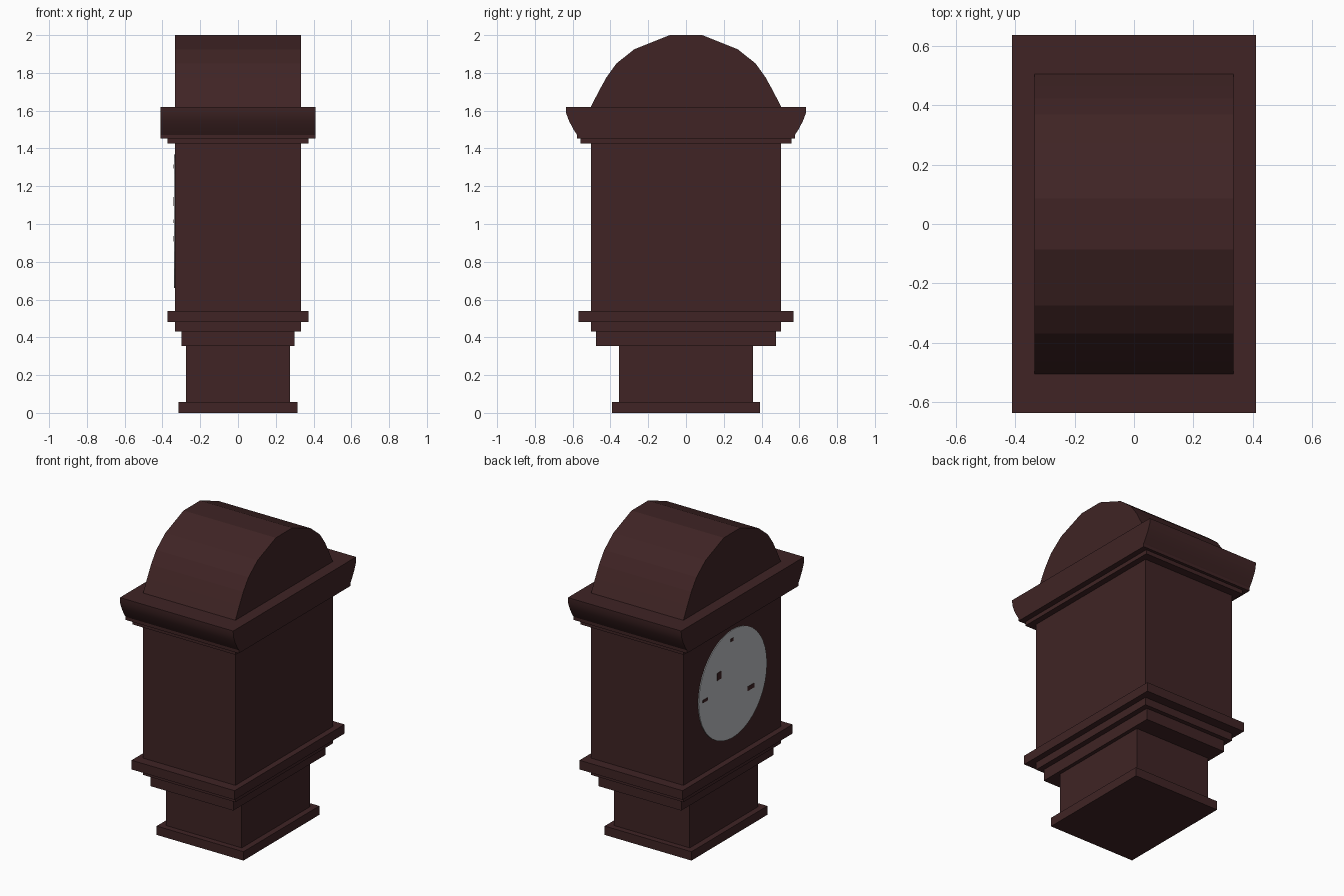
import bpy, bmesh, math
from mathutils import Matrix

if "Cube" in bpy.data.objects:
    bpy.data.objects.remove(bpy.data.objects["Cube"])


def material(name, rgb):
    m = bpy.data.materials.new(name)
    m.diffuse_color = (*rgb, 1)
    m.use_nodes = True
    m.node_tree.nodes["Principled BSDF"].inputs["Base Color"].default_value = m.diffuse_color
    return m


WOOD = material("dark mahogany", (0.050, 0.0175, 0.0180))
DIAL = material("pale grey", (0.50, 0.51, 0.53))


def finish(name, bm, mat):
    bmesh.ops.recalc_face_normals(bm, faces=bm.faces)
    me = bpy.data.meshes.new(name)
    bm.to_mesh(me)
    bm.free()
    me.materials.append(mat)
    ob = bpy.data.objects.new(name, me)
    bpy.context.collection.objects.link(ob)
    return ob


def box(name, hx, hy, z0, z1, cx=0, cy=0, mat=WOOD):
    bm = bmesh.new()
    bmesh.ops.create_cube(bm, size=1)
    bmesh.ops.scale(bm, vec=(2 * hx, 2 * hy, z1 - z0), verts=bm.verts)
    bmesh.ops.translate(bm, vec=(cx, cy, (z0 + z1) / 2), verts=bm.verts)
    return finish(name, bm, mat)


def extrude_x(name, half_profile, hx):
    """Mirror a (y, z) half profile and extrude it across the width."""
    pts = half_profile + [(-y, z) for y, z in reversed(half_profile)]
    bm = bmesh.new()
    face = bm.faces.new([bm.verts.new((-hx, y, z)) for y, z in pts])
    out = bmesh.ops.extrude_face_region(bm, geom=[face])
    moved = [g for g in out["geom"] if isinstance(g, bmesh.types.BMVert)]
    bmesh.ops.translate(bm, vec=(2 * hx, 0, 0), verts=moved)
    return finish(name, bm, WOOD)


# Stacked rectangular case
for name, hx, hy, z0, z1 in [
    ("foot_plinth", 0.314, 0.392, 0, 0.058),
    ("pedestal", 0.275, 0.354, 0.058, 0.355),
    ("lower_step", 0.299, 0.476, 0.355, 0.43),
    ("upper_step", 0.334, 0.504, 0.43, 0.48),
    ("waist_ledge", 0.373, 0.568, 0.48, 0.54),
    ("case_body", 0.334, 0.504, 0.54, 1.425),
    ("cornice_fillet", 0.373, 0.558, 1.425, 1.452),
]:
    box(name, hx, hy, z0, z1)

# Flared cornice and arched hood
cornice = extrude_x("cornice", [(0.577, 1.452), (0.577, 1.472), (0.597, 1.503),
                                (0.619, 1.545), (0.634, 1.585), (0.635, 1.62)], 0.410)
extrude_x("arched_hood", [(0.504, 1.62), (0.463, 1.70), (0.422, 1.775),
                          (0.368, 1.85), (0.274, 1.925), (0.086, 2.0)], 0.334)
bpy.context.view_layer.objects.active = cornice
cornice.select_set(True)
bpy.ops.object.shade_smooth_by_angle(angle=math.radians(25))

# Clock dial on the left side
bm = bmesh.new()
bmesh.ops.create_cone(bm, cap_ends=True, segments=40, radius1=0.353, radius2=0.353, depth=0.008)
bmesh.ops.rotate(bm, matrix=Matrix.Rotation(math.pi / 2, 3, 'Y'), verts=bm.verts)
bmesh.ops.translate(bm, vec=(-0.335, 0, 1.015), verts=bm.verts)
finish("clock_dial", bm, DIAL)

# Small dark marks on the dial
for i, (y, z, hy, hz) in enumerate([(0.143, 1.12, 0.02, 0.024), (-0.184, 0.922, 0.034, 0.014),
                                    (0.01, 1.305, 0.014, 0.01), (0.286, 1.015, 0.026, 0.009)]):
    box(f"dial_mark_{i + 1}", 0.003, hy, z - hz, z + hz, cx=-0.3385, cy=y)
